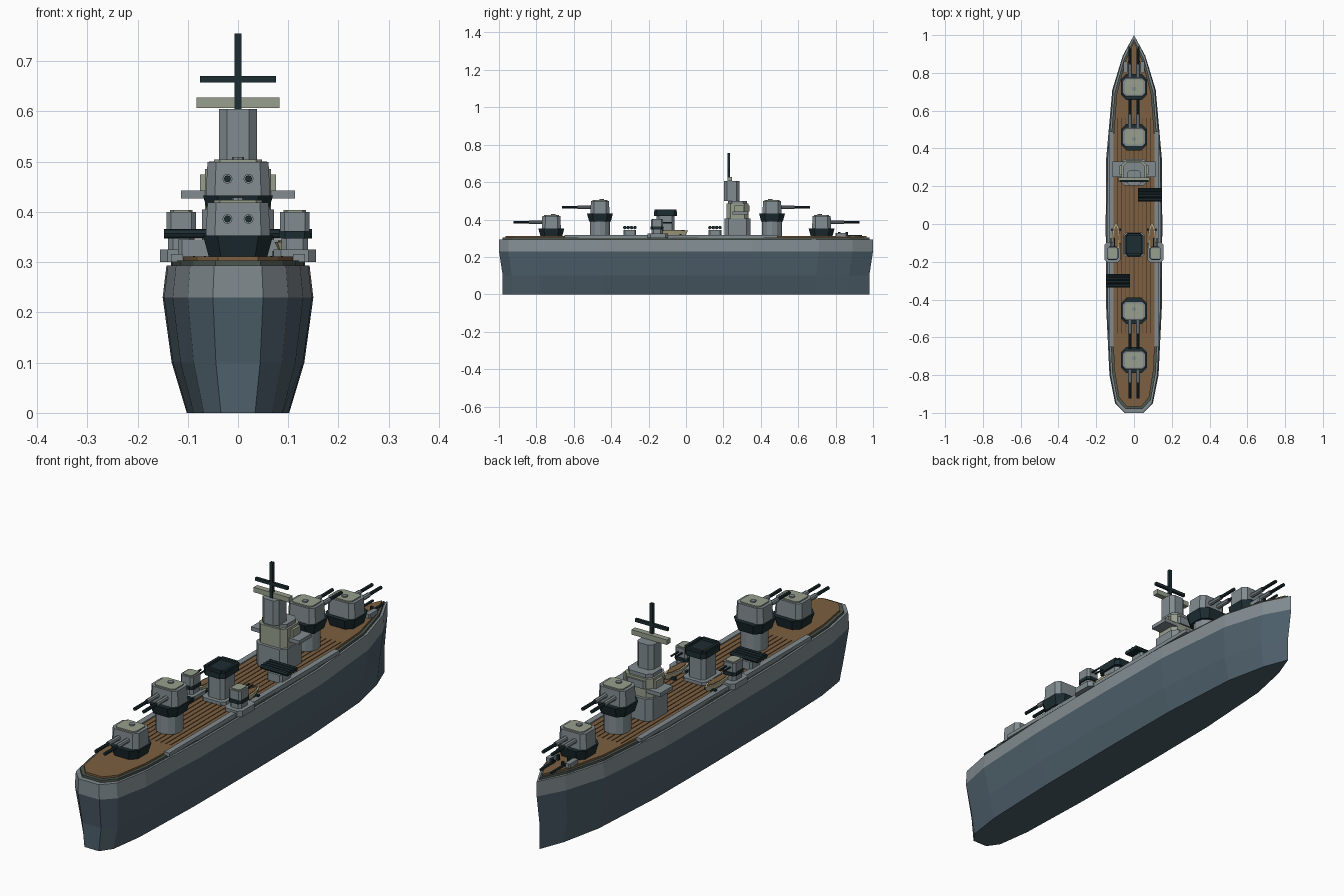
import bpy, bmesh, math
from mathutils import Matrix, Vector

if "Cube" in bpy.data.objects:
    bpy.data.objects.remove(bpy.data.objects["Cube"])


def material(name, r, g, b):
    m = bpy.data.materials.new(name)
    m.use_nodes = True
    m.diffuse_color = (r, g, b, 1)
    m.node_tree.nodes["Principled BSDF"].inputs["Base Color"].default_value = (r, g, b, 1)
    return m


LOWER = material("lower hull blue grey", .075, .115, .145)
GREY = material("ship grey", .22, .26, .28)
SAGE = material("sage grey", .31, .35, .27)
DARK = material("dark steel", .012, .026, .032)
OLIVE = material("deck edge olive", .075, .095, .08)
WOOD = material("deck wood", .20, .115, .052)
SEAM = material("plank seam", .09, .05, .025)
CREAM = material("boat cream", .52, .48, .30)


def finish(name, bm, *mats):
    bmesh.ops.recalc_face_normals(bm, faces=bm.faces)
    me = bpy.data.meshes.new(name)
    bm.to_mesh(me)
    bm.free()
    for m in mats:
        me.materials.append(m)
    ob = bpy.data.objects.new(name, me)
    bpy.context.collection.objects.link(ob)
    return ob


def loft(name, outline, levels, mats, at=(0, 0), split=None):
    """Stack scaled copies of an outline; levels are (z, x scale, y scale)."""
    bm = bmesh.new()
    rings = [[bm.verts.new((at[0] + x * sx, at[1] + y * sy, z)) for x, y in outline]
             for z, sx, sy in levels]
    n = len(outline)
    for a, b in zip(rings, rings[1:]):
        for i in range(n):
            j = (i + 1) % n
            bm.faces.new((a[i], a[j], b[j], b[i]))
    bm.faces.new(rings[0][::-1])
    bm.faces.new(rings[-1])
    if split:
        for f in bm.faces:
            f.material_index = int(f.calc_center_median().z > split)
    return finish(name, bm, *mats)


def block(name, x, y, z0, z1, hx, hy, mat, cut=0.0, taper=1.0):
    """Box given by half sizes, with optional cut corners and a taper."""
    if cut:
        quarter = [(hx, hy - cut), (hx - cut, hy)]
        pts = (quarter + [(-a, b) for a, b in quarter[::-1]]
               + [(-a, -b) for a, b in quarter] + [(a, -b) for a, b in quarter[::-1]])
    else:
        pts = [(hx, -hy), (hx, hy), (-hx, hy), (-hx, -hy)]
    return loft(name, pts, [(z0, 1, 1), (z1, taper, taper)], [mat], (x, y))


def rod(name, p, q, r, mat, sides=8):
    p, q = Vector(p), Vector(q)
    bm = bmesh.new()
    turn = (q - p).to_track_quat('Z', 'Y').to_matrix().to_4x4()
    bmesh.ops.create_cone(bm, cap_ends=True, segments=sides, radius1=r, radius2=r,
                          depth=(q - p).length,
                          matrix=Matrix.Translation((p + q) / 2) @ turn)
    return finish(name, bm, mat)


# Hull: pointed bow at +y, faceted stern at -y
half = [(.05, -1), (.1, -.95), (.13, -.8), (.147, -.45), (.15, 0), (.147, .35),
        (.115, .71), (.06, .89)]
outline = half + [(0, 1)] + [(-x, y) for x, y in half[::-1]]
loft("hull", outline, [(0, .68, .98), (.1, .88, .98), (.23, 1, 1), (.293, .95, 1)],
     [LOWER, GREY], split=.23)
loft("deck_edge", outline, [(.29, .89, .98), (.303, .89, .98)], [OLIVE])
loft("deck", outline, [(.30, .8, .965), (.311, .8, .965)], [WOOD])
for i in range(-4, 5):
    block("plank_seam", i * .022, -.01, .31, .3125, .002, .57, SEAM)
for s in (-1, 1):
    block("side_walkway", s * .121, -.08, .30, .316, .012, .57, GREY)


# Main turrets
def turret(y, d, raised):
    z = .39 if raised else .31
    if raised:
        rod("barbette", (0, y, .30), (0, y, z), .054, GREY, 12)
    loft_top = z + .043
    block("turret_ring", 0, y, z, loft_top, .058, .058, DARK, .024, 1.2)
    block("turret_body", 0, y, loft_top, z + .109, .064, .051, GREY, .018, .95)
    block("turret_roof", 0, y, z + .108, z + .114, .048, .04, SAGE, .012)
    rod("roof_hatch", (0, y - d * .01, z + .113), (0, y - d * .01, z + .119), .012, GREY)
    zb = z + .076
    for s in (-.021, .021):
        rod("gun_sleeve", (s, y + d * .04, zb), (s, y + d * .12, zb), .010, GREY)
        rod("gun_barrel", (s, y + d * .1, zb), (s, y + d * .203, zb), .007, DARK)


for y, d, raised in ((.725, 1, False), (.46, 1, True), (-.46, -1, True), (-.72, -1, False)):
    turret(y, d, raised)

# Bridge tower
block("bridge_base", 0, .275, .30, .405, .072, .07, GREY, .022)
block("bridge_middle", 0, .275, .405, .485, .066, .058, SAGE, .02)
block("bridge_roof", 0, .275, .485, .5, .058, .05, GREY, .02)
block("bridge_wings", 0, .29, .427, .443, .113, .042, GREY)
for s in (-1, 1):
    block("bridge_side_post", s * .066, .285, .443, .475, .01, .025, SAGE)
block("bridge_front_screen", 0, .325, .443, .475, .045, .015, GREY, .008)
block("tower_column", 0, .245, .5, .605, .038, .041, GREY, .016)
block("rangefinder_beam", 0, .235, .607, .628, .083, .012, SAGE)
block("mast", 0, .228, .6, .755, .007, .006, DARK)
block("mast_crossbar", 0, .228, .658, .671, .076, .006, DARK)

# Funnel with a hollow cap
block("funnel_base", 0, -.11, .30, .325, .055, .065, GREY, .015)
block("funnel_body", 0, -.11, .325, .425, .04, .048, GREY, .014)
block("funnel_cap", 0, -.11, .42, .443, .05, .062, DARK, .016)
for s in (-1, 1):
    block("funnel_rim_side", s * .043, -.11, .443, .453, .006, .05, DARK)
    block("funnel_rim_end", 0, -.11 + s * .053, .443, .453, .036, .006, DARK)

# Secondary turrets and ship's boats on both sides
boat = [(0, -.075), (.017, -.06), (.022, 0), (.015, .05), (0, .08),
        (-.015, .05), (-.022, 0), (-.017, -.06)]
for s in (-1, 1):
    x = s * .113
    block("side_gun_platform", x, -.15, .30, .325, .042, .055, GREY, .015)
    block("side_gun_pedestal", x, -.155, .325, .35, .026, .03, GREY, .01)
    block("side_gun_ring", x, -.155, .347, .362, .031, .036, DARK, .012)
    block("side_gun_house", x, -.155, .362, .4, .029, .033, GREY, .009)
    block("side_gun_roof", x, -.155, .399, .404, .022, .026, SAGE, .007)
    for g in (-.009, .009):
        rod("side_gun_barrel", (x + g, -.13, .382), (x + g, -.075, .382), .004, DARK, 6)
    loft("boat_hull", boat, [(.316, .5, .85), (.34, 1, 1)], [CREAM], (s * .095, -.07))
    loft("boat_inside", boat, [(.339, .7, .8), (.343, .7, .8)], [WOOD], (s * .095, -.07))
    for y in (-.11, -.03):
        block("boat_cradle", s * .095, y, .31, .322, .026, .006, DARK)

# Torpedo tubes lying across the deck
for s, y in ((1, .155), (-1, -.3)):
    block("tube_mount", s * .083, y, .30, .345, .036, .034, GREY, .008)
    for k in (-1.5, -.5, .5, 1.5):
        yk = y + k * .018
        rod("torpedo_tube", (s * .02, yk, .357), (s * .147, yk, .357), .0095, DARK)

# Foredeck gear
for s in (-1, 1):
    block("anchor_chain", s * .025, .89, .31, .317, .004, .05, DARK)
    block("deck_locker", s * .045, .83, .31, .328, .011, .03, GREY, .004)
    for y in (.82, .86):
        rod("bollard", (s * .025, y, .31), (s * .025, y, .332), .007, DARK)
